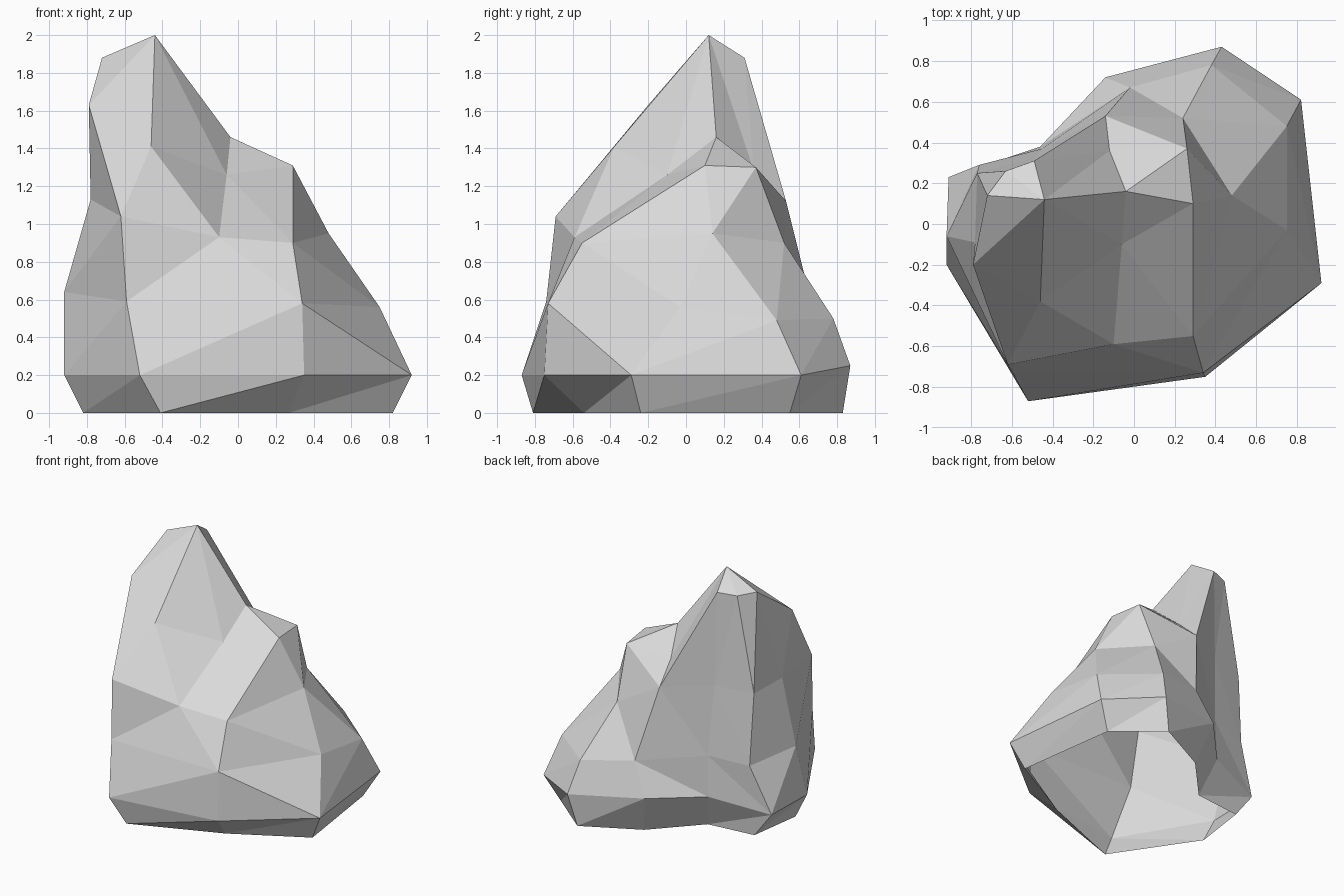
import bpy
import bmesh

# Remove the default object only
default_cube = bpy.data.objects.get("Cube")
if default_cube:
    bpy.data.objects.remove(default_cube, do_unlink=True)


def make_material(name, colour):
    """One flat, matte colour for both viewport and render."""
    material = bpy.data.materials.new(name)
    material.use_nodes = True
    material.diffuse_color = colour
    shader = material.node_tree.nodes["Principled BSDF"]
    shader.inputs["Base Color"].default_value = colour
    shader.inputs["Roughness"].default_value = 0.9
    return material


def add_ring(bm, points):
    """Add one cross-section, given in hundredths of a unit."""
    return [bm.verts.new([value / 100 for value in point]) for point in points]


def bridge(bm, lower, upper, lean_forward):
    """Join two rings with triangles; lean_forward picks each diagonal."""
    count = len(lower)
    for i in range(count):
        j = (i + 1) % count
        if lean_forward(i):
            bm.faces.new((lower[i], lower[j], upper[j]))
            bm.faces.new((lower[i], upper[j], upper[i]))
        else:
            bm.faces.new((lower[i], lower[j], upper[i]))
            bm.faces.new((lower[j], upper[j], upper[i]))


# Cross-sections of the boulder, each running left flank, front, right, back
footprint = [(-82, -20), (-41, -81), (27, -54), (82, -24), (71, 55),
             (37, 83), (-6, 61), (-38, 27), (-76, 23)]
skirt = [(-92, -20, 20), (-52, -87, 20), (35, -75, 20), (92, -29, 20), (82, 61, 20),
         (43, 87, 25), (-14, 72, 31), (-46, 38, 28), (-91, 23, 20)]
belly = [(-92, -6, 64), (-59, -74, 59), (34, -73, 58), (75, -3, 56), (75, 48, 49),
         (38, 78, 50), (-2, 67, 56), (-45, 37, 60), (-76, 29, 57)]
shoulder = [(-78, -9, 113), (-62, -69, 104), (-10, -59, 93), (29, -55, 90), (48, 14, 95),
            (24, 52, 90), (-14, 53, 112), (-48, 33, 115), (-77, 25, 113)]
crown = [(-79, -20, 163), (-46, -38, 141), (-6, -10, 126), (29, 10, 131), (26, 37, 130),
         (-12, 36, 128), (-49, 31, 188), (-63, 26, 187), (-72, 14, 188)]
summits = [(-44, 12, 200), (-4, 16, 146)]

bm = bmesh.new()
base_ring = add_ring(bm, [(x, y, 0) for x, y in footprint])
skirt_ring, belly_ring, shoulder_ring, crown_ring = [
    add_ring(bm, ring) for ring in (skirt, belly, shoulder, crown)]

# Faceted flanks, open underneath; the diagonals turn around at the back
back_start = 5
bridge(bm, base_ring, skirt_ring, lambda i: True)
bridge(bm, skirt_ring, belly_ring, lambda i: i not in (2, 5, 6, 7))
bridge(bm, belly_ring, shoulder_ring, lambda i: i < back_start)
bridge(bm, shoulder_ring, crown_ring, lambda i: False)

# Ridge running down from the knob into the hollow at the back
ridge = bm.edges.get((shoulder_ring[back_start], crown_ring[back_start]))
bmesh.utils.edge_rotate(ridge, False)

# Tall peak, with a lower knob beside it
peak, knob = add_ring(bm, summits)
knob_start, knob_end = 2, 5
for i, vert in enumerate(crown_ring):
    following = crown_ring[(i + 1) % len(crown_ring)]
    tip = knob if knob_start <= i < knob_end else peak
    bm.faces.new((vert, following, tip))
bm.faces.new((peak, crown_ring[knob_start], knob))
bm.faces.new((peak, knob, crown_ring[knob_end]))

# Finished boulder with flat facets
mesh = bpy.data.meshes.new("boulder")
bm.to_mesh(mesh)
bm.free()
mesh.materials.append(make_material("stone grey", (0.7, 0.7, 0.7, 1.0)))
boulder = bpy.data.objects.new("boulder", mesh)
bpy.context.collection.objects.link(boulder)
